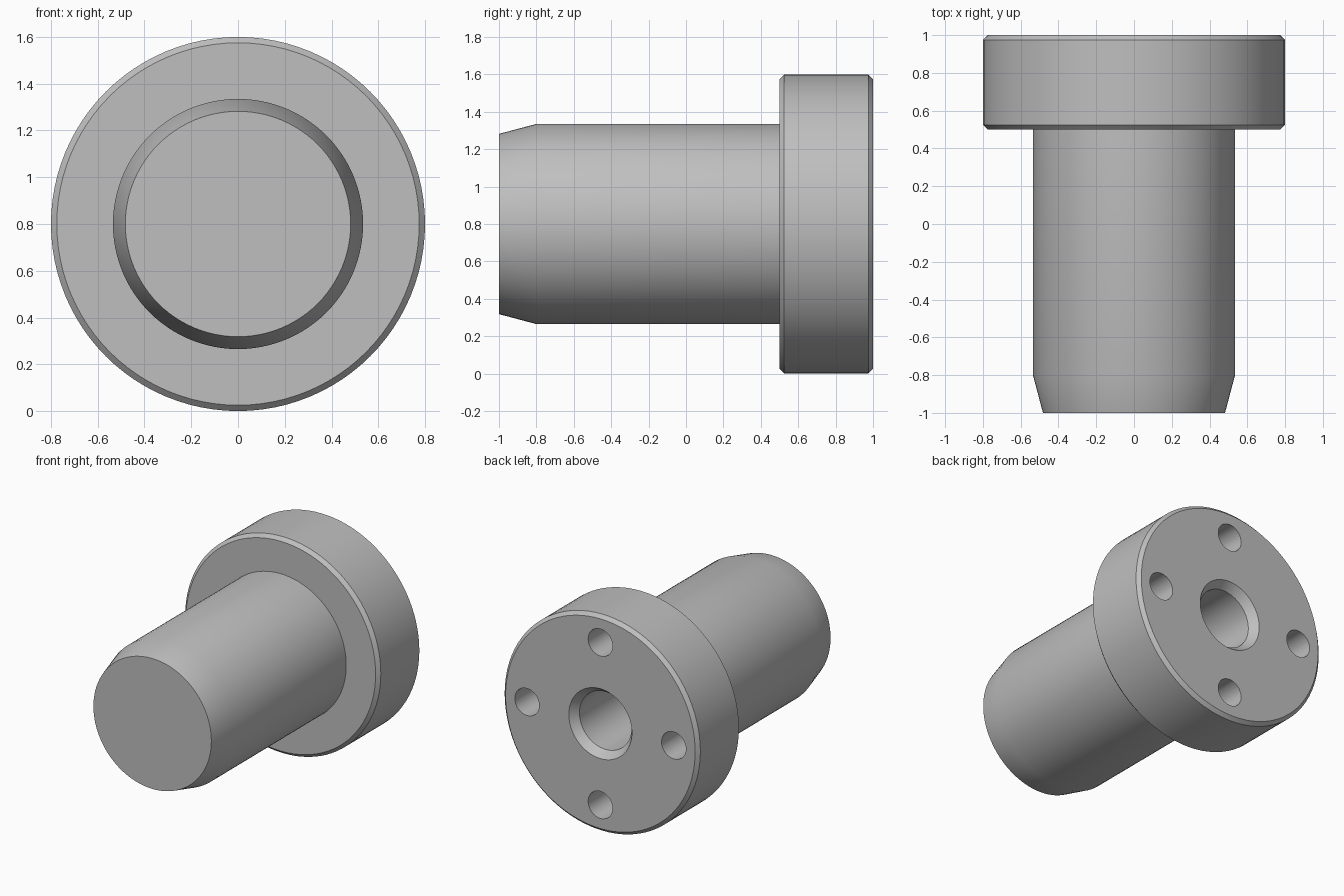
import bpy, bmesh
from math import pi, radians, sin, cos
from mathutils import Vector

cube = bpy.data.objects.get("Cube")
if cube:
    bpy.data.objects.remove(cube)

AXIS_Z = 0.8      # height of the turning axis
SEGMENTS = 96

# Single steel colour
steel = bpy.data.materials.new("steel_grey")
steel.use_nodes = True
colour = (0.52, 0.52, 0.52, 1)
steel.diffuse_color = colour
steel.node_tree.nodes["Principled BSDF"].inputs["Base Color"].default_value = colour


def lathe(name, profile, segments, centre):
    """Turn (radius, y) points about a y-parallel axis."""
    bm = bmesh.new()
    verts = [bm.verts.new((r, y, 0)) for r, y in profile]
    edges = [bm.edges.new(pair) for pair in zip(verts, verts[1:])]
    bmesh.ops.spin(bm, geom=verts + edges, cent=(0, 0, 0), axis=(0, 1, 0),
                   angle=2 * pi, steps=segments)
    bmesh.ops.remove_doubles(bm, verts=bm.verts[:], dist=1e-4)
    bmesh.ops.recalc_face_normals(bm, faces=bm.faces[:])
    mesh = bpy.data.meshes.new(name)
    bm.to_mesh(mesh)
    bm.free()
    mesh.materials.append(steel)
    obj = bpy.data.objects.new(name, mesh)
    obj.location = centre
    bpy.context.collection.objects.link(obj)
    return obj


# Pin with tapered nose, chamfered flange and countersunk blind bore
pin = lathe("flanged_pin", [
    (0, -1), (0.482, -1), (0.535, -0.8), (0.535, 0.5),
    (0.775, 0.5), (0.8, 0.525), (0.8, 0.975), (0.775, 1),
    (0.258, 1), (0.213, 0.94), (0.213, 0.1), (0, 0.1),
], SEGMENTS, (0, 0, AXIS_Z))

# Four blind holes in the flange back
bpy.context.view_layer.objects.active = pin
for i in range(4):
    a = i * pi / 2
    spot = Vector((0.6 * cos(a), 0, AXIS_Z + 0.6 * sin(a)))
    cutter = lathe("hole_cutter", [(0, 0.65), (0.1, 0.65), (0.1, 1.1), (0, 1.1)], 40, spot)
    cutter.hide_render = True
    mod = pin.modifiers.new("hole", "BOOLEAN")
    mod.operation = "DIFFERENCE"
    mod.solver = "EXACT"
    mod.object = cutter
    bpy.ops.object.modifier_apply(modifier=mod.name)
    bpy.data.objects.remove(cutter)

# Smooth turned surfaces, keep chamfers crisp
bpy.ops.object.select_all(action="DESELECT")
pin.select_set(True)
bpy.ops.object.shade_smooth_by_angle(angle=radians(30))
